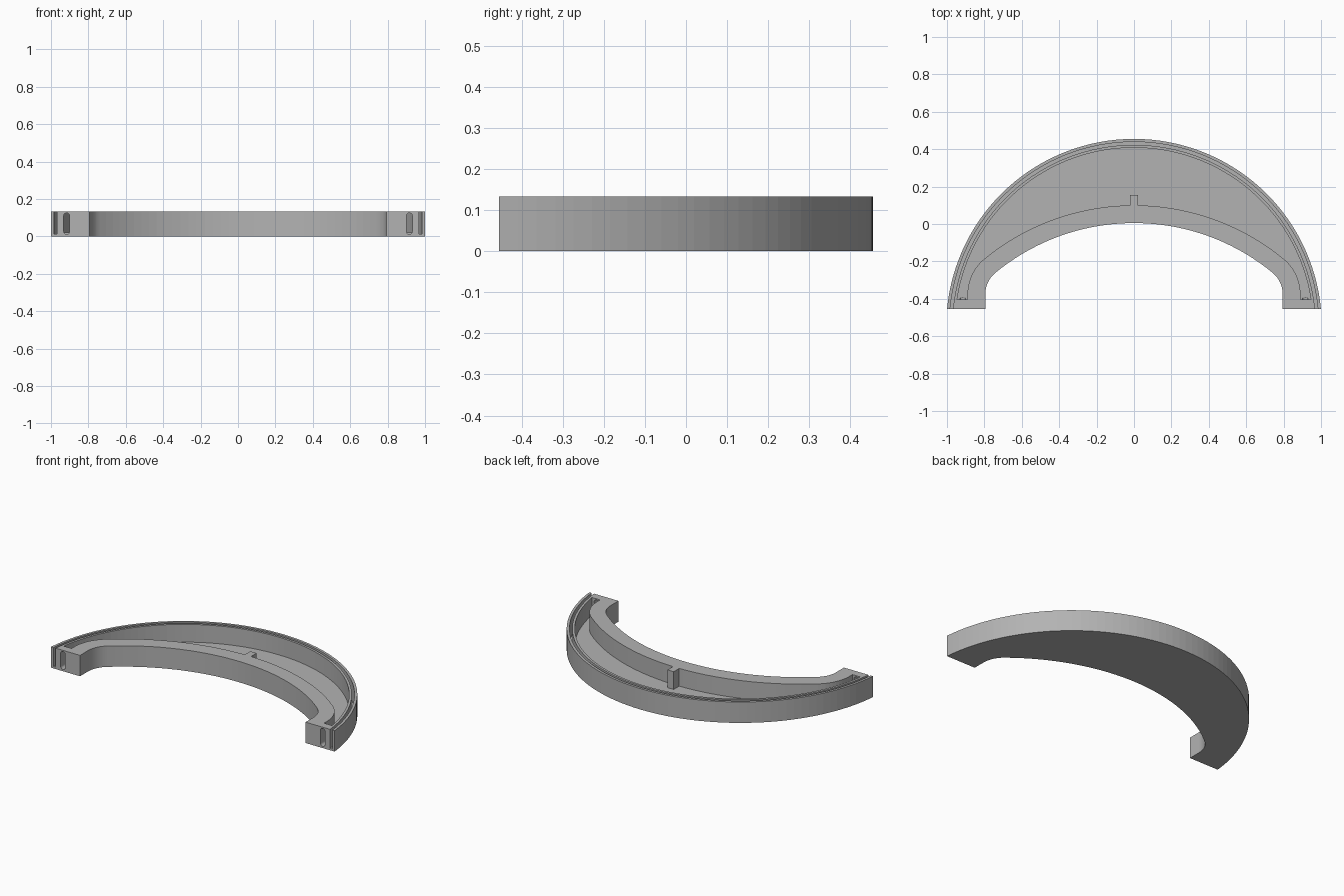
import bpy, bmesh, math
from mathutils import Vector

if "Cube" in bpy.data.objects:
    bpy.data.objects.remove(bpy.data.objects["Cube"], do_unlink=True)

HEIGHT, FRONT, END_WALL = 0.133, -0.455, -0.405
OUTER_C, OUTER_R = -0.549, 1.004       # outer arc centre y and radius
INNER_C, INNER_R = -1.161, 1.166       # inner arc centre y and radius
FILLET_X, FILLET_Y, FILLET_R = 0.645, -0.376, 0.15

grey = bpy.data.materials.new("plain grey")
grey.use_nodes = True
colour = (0.45, 0.45, 0.45, 1)
grey.diffuse_color = colour
grey.node_tree.nodes["Principled BSDF"].inputs["Base Color"].default_value = colour


def arc(cx, cy, r, start, end, n):
    return [(cx + r * math.cos(start + (end - start) * i / n),
             cy + r * math.sin(start + (end - start) * i / n)) for i in range(n + 1)]


def outer_edge(inset, y):
    """Outer arc from +x to -x, cut off at height y."""
    r = OUTER_R - inset
    a = math.asin((y - OUTER_C) / r)
    return arc(0, OUTER_C, r, a, math.pi - a, 64)


def inner_edge(inset, y):
    """Inner arc from -x to +x with rounded corners and straight legs."""
    a = math.atan2(FILLET_Y - INNER_C, FILLET_X)
    r = FILLET_R + inset
    left = arc(-FILLET_X, FILLET_Y, r, math.pi, math.pi - a, 10)
    middle = arc(0, INNER_C, INNER_R + inset, math.pi - a, a, 36)
    right = [(-x, v) for x, v in reversed(left)]
    return [(-FILLET_X - r, y)] + left + middle[1:-1] + right + [(FILLET_X + r, y)]


def prism(name, points, low, high, axis="Z"):
    bm = bmesh.new()
    if axis == "Z":
        verts = [bm.verts.new((x, y, low)) for x, y in points]
        step = Vector((0, 0, high - low))
    else:
        verts = [bm.verts.new((x, low, z)) for x, z in points]
        step = Vector((0, high - low, 0))
    face = bm.faces.new(verts)
    out = bmesh.ops.extrude_face_region(bm, geom=[face])
    bmesh.ops.translate(bm, vec=step,
                        verts=[g for g in out["geom"] if isinstance(g, bmesh.types.BMVert)])
    bmesh.ops.recalc_face_normals(bm, faces=bm.faces)
    mesh = bpy.data.meshes.new(name)
    bm.to_mesh(mesh)
    bm.free()
    mesh.materials.append(grey)
    obj = bpy.data.objects.new(name, mesh)
    bpy.context.collection.objects.link(obj)
    return obj


# Crescent tray body
tray = prism("crescent_tray", outer_edge(0, FRONT) + inner_edge(0, FRONT), 0, HEIGHT)

# Hollow, leaving a small post at the middle of the inner wall
wall = inner_edge(0.095, END_WALL)
mid_y = INNER_C + INNER_R + 0.095
post = [(-0.022, mid_y), (-0.022, 0.155), (0.022, 0.155), (0.022, mid_y)]
wall = ([p for p in wall if p[0] < -0.03] + post + [p for p in wall if p[0] > 0.03])
cutters = [prism("hollow_cutter", outer_edge(0.047, END_WALL) + wall, 0.02, HEIGHT + 0.1)]

# Narrow groove running along the rim and out through both ends
groove = outer_edge(0.016, FRONT - 0.02) + outer_edge(0.032, FRONT - 0.02)[::-1]
cutters.append(prism("groove_cutter", groove, 0.012, HEIGHT + 0.1))

# Upright rounded slot through each end wall
for side, label in ((1, "left"), (-1, "right")):
    x = side * 0.916
    slot = (arc(x, 0.109, 0.016, 0, math.pi, 10)
            + arc(x, 0.027, 0.016, math.pi, 2 * math.pi, 10))
    cutters.append(prism(label + "_slot_cutter", slot, FRONT - 0.05, END_WALL + 0.01, "Y"))

for cutter in cutters:
    cutter.hide_render = True
    cutter.hide_viewport = True
    cutter.display_type = "WIRE"
    cut = tray.modifiers.new(cutter.name, "BOOLEAN")
    cut.operation = "DIFFERENCE"
    cut.solver = "EXACT"
    cut.object = cutter
